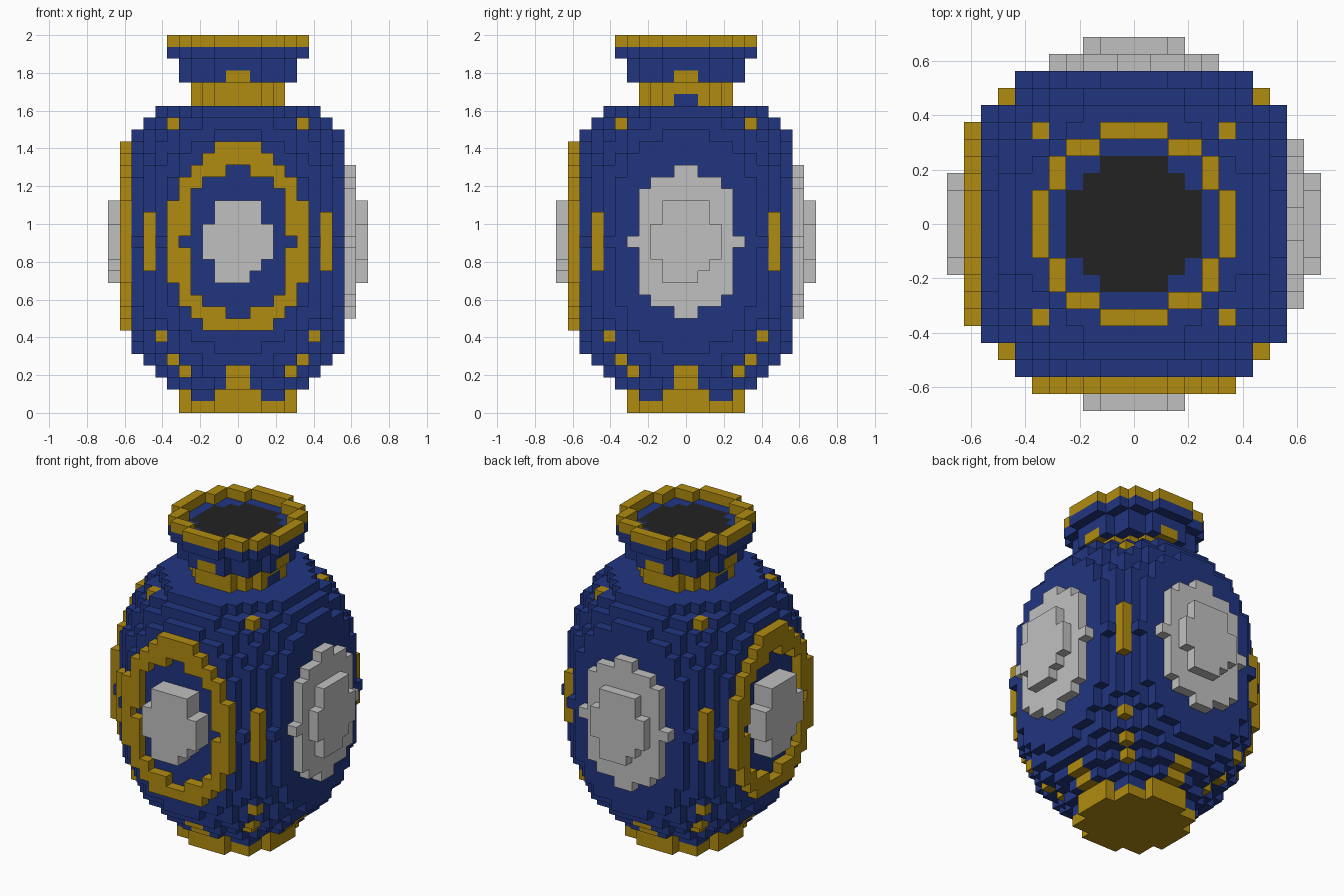
import bpy
import bmesh
from mathutils import Vector

cube = bpy.data.objects.get("Cube")
if cube:
    bpy.data.objects.remove(cube, do_unlink=True)

U = 1 / 16  # edge length of one block


def material(name, rgb):
    m = bpy.data.materials.new(name)
    m.use_nodes = True
    m.diffuse_color = (*rgb, 1)
    m.node_tree.nodes["Principled BSDF"].inputs["Base Color"].default_value = (*rgb, 1)
    return m


BLUE = material("cobalt_blue", (0.015, 0.036, 0.216))
GOLD = material("gold", (0.434, 0.258, 0.005))
WHITE = material("pale_grey", (0.527, 0.527, 0.527))
BLACK = material("dark_interior", (0.016, 0.016, 0.016))

blocks = {}  # block position -> part name
part_material = {
    "body": BLUE, "base": GOLD, "gold_inlays": GOLD, "neck_band": GOLD,
    "upper_neck": BLUE, "rim": GOLD, "mouth": BLACK,
    "ring_panels": GOLD, "white_panels": WHITE, "medallions": WHITE,
}


def disc(part, layers, r2, inner=0, limit=9):
    """Fill round layers of blocks, optionally hollow and trimmed to a square."""
    for k in layers:
        for i in range(-limit, limit):
            for j in range(-limit, limit):
                if inner <= (i + .5) ** 2 + (j + .5) ** 2 <= r2:
                    blocks[i, j, k] = part


def four_corners(part, a, b, layers):
    """Place a block at (a, b) and (b, a) in every quadrant."""
    for k in layers:
        for x, y in ((a, b), (b, a)):
            for i in (x, -1 - x):
                for j in (y, -1 - y):
                    blocks[i, j, k] = part


# Base and rounded body with flattened sides
disc("base", [0], 25)
disc("body", [1], 25)
for a in (0, 1):
    four_corners("base", a, 4, [1])
for k in range(2, 26):
    d2 = (k - 14) ** 2
    disc("body", [k], 114.7 - .35 * d2 - .0015 * d2 * d2)

# Neck, flared lip and mouth
disc("neck_band", [26, 27], 16)
disc("upper_neck", [28, 29], 25)
disc("upper_neck", [30], 33)
disc("mouth", [30], 15)
disc("rim", [31], 33, 25)
for i in (3, -4):
    for j in (0, -1):
        blocks[i, j, 26] = "upper_neck"

# Gold inlays on the diagonals, at the foot and on the neck
for a, layers in ((4, [3]), (5, [4, 24]), (6, [6]), (7, range(12, 17))):
    four_corners("gold_inlays", a, a, layers)
for depth, k in ((5, 2), (6, 3), (4, 28)):
    four_corners("gold_inlays", 0, depth, [k])


def on_side(side, u, depth, k):
    """Block on a side, with u running to the right as seen from outside."""
    return {"front": (u, -1 - depth, k), "right": (depth, u, k),
            "back": (-1 - u, depth, k), "left": (-1 - depth, -1 - u, k)}[side]


def oval(u, k, a2, b2):
    return (u + .5) ** 2 / a2 + (k - 14) ** 2 / b2 <= 1


def in_medallion(u, k):
    half = 3 if 13 <= k <= 15 else 2
    return 11 <= k <= 17 and -half <= u < half and not (k == 11 and u == 1)


# Side panels: oval rings on front and left, solid ovals on right and back
for side in ("front", "left", "right", "back"):
    ringed = side in ("front", "left")
    for u in range(-6, 6):
        for k in range(7, 23):
            inside = oval(u, k, 20.5, 40)
            if ringed and oval(u, k, 36, 70) and not inside:
                blocks[on_side(side, u, 9, k)] = "ring_panels"
            if not ringed and inside:
                blocks[on_side(side, u, 9, k)] = "white_panels"
            if in_medallion(u, k):
                blocks[on_side(side, u, 10, k)] = "medallions"
                if ringed:
                    blocks[on_side(side, u, 9, k)] = "medallions"


def build(part):
    """Make a mesh of the outer faces of a part's blocks."""
    bm = bmesh.new()
    verts = {}

    def vert(p):
        if p not in verts:
            verts[p] = bm.verts.new(Vector(p) * U)
        return verts[p]

    for pos, owner in blocks.items():
        if owner != part:
            continue
        for axis in range(3):
            b, c = (axis + 1) % 3, (axis + 2) % 3
            for sign in (0, 1):
                near = list(pos)
                near[axis] += 1 if sign else -1
                if tuple(near) in blocks:
                    continue
                ring = []
                for db, dc in ((0, 0), (1, 0), (1, 1), (0, 1)):
                    p = list(pos)
                    p[axis] += sign
                    p[b] += db
                    p[c] += dc
                    ring.append(vert(tuple(p)))
                bm.faces.new(ring if sign else ring[::-1])
    mesh = bpy.data.meshes.new(part)
    bm.to_mesh(mesh)
    bm.free()
    mesh.materials.append(part_material[part])
    bpy.context.collection.objects.link(bpy.data.objects.new(part, mesh))


for name in part_material:
    build(name)
